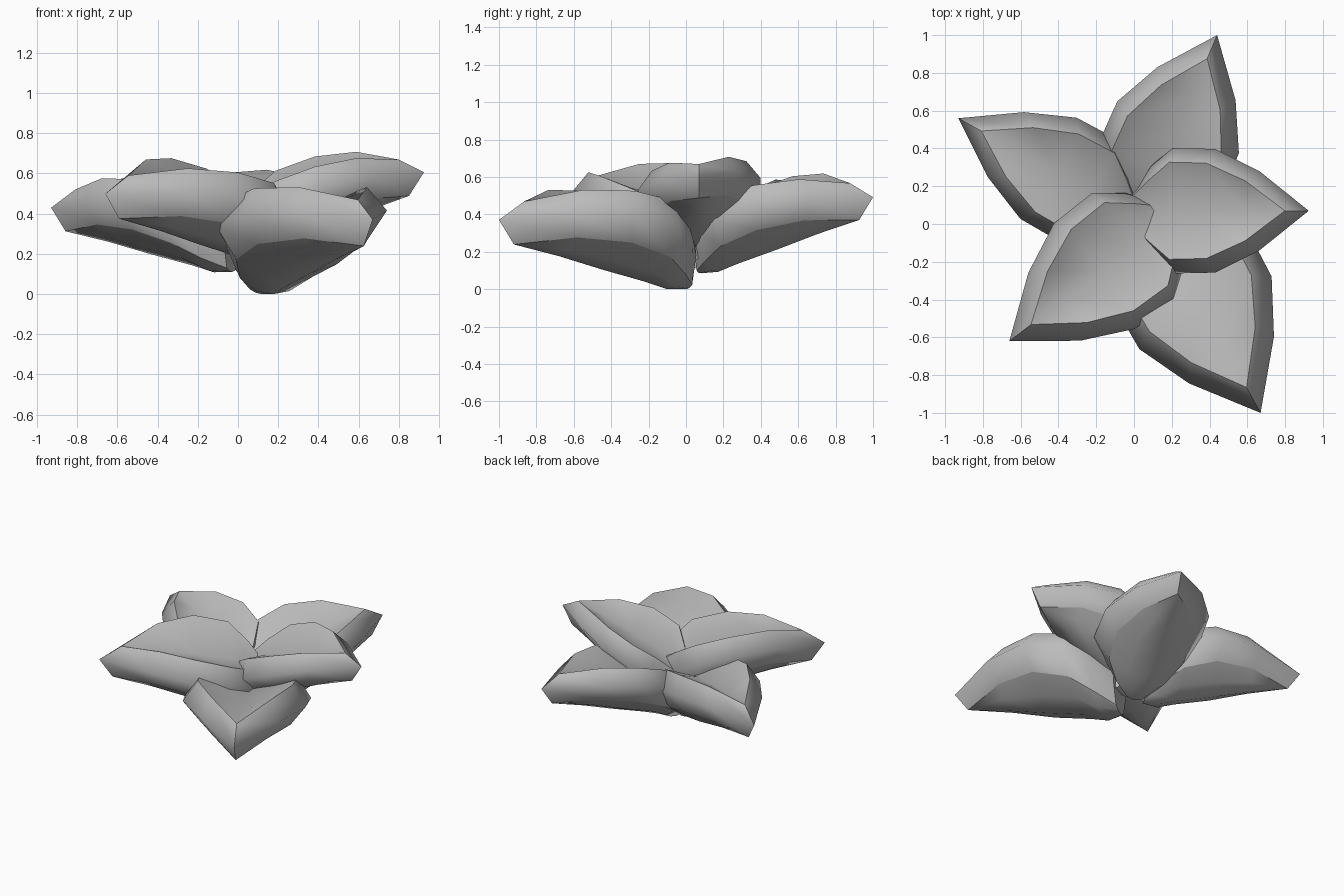
import bpy, bmesh
from mathutils import Vector

cube = bpy.data.objects.get("Cube")
if cube:
    bpy.data.objects.remove(cube, do_unlink=True)

# One flat petal colour
grey = bpy.data.materials.new("soft_grey")
grey.use_nodes = True
colour = (0.5, 0.5, 0.5, 1)
grey.diffuse_color = colour
bsdf = next(n for n in grey.node_tree.nodes if n.type == 'BSDF_PRINCIPLED')
bsdf.inputs["Base Color"].default_value = colour

# Contours for a petal of unit length, from base to tip: (along, half width, height)
KEEL = [(0, 0, 0), (.1, 0, -.023), (.22, 0, -.015), (.45, 0, -.01), (.68, 0, 0), (.92, 0, 0)]
FLOOR = [(0, .03, .005), (.1, .08, -.01), (.22, .13, .025), (.44, .13, .03), (.68, .08, .03), (.92, 0, 0)]
LOWER = [(0, .06, .02), (.09, .16, .05), (.22, .25, .10), (.43, .26, .12), (.67, .16, .09), (.92, 0, 0)]
RIM = [(0, .10, .16), (.1, .25, .215), (.23, .355, .245), (.47, .35, .245), (.72, .225, .20), (1, 0, .097)]
UPPER = [(0, .08, .25), (.09, .17, .315), (.21, .275, .365), (.42, .27, .365), (.64, .17, .32), (.865, 0, .214)]
HOLLOW = [(0, 0, .245), (.09, 0, .26), (.21, 0, .27), (.42, 0, .255), (.64, 0, .235), (.865, 0, .214)]
SECTION = [(LOWER, 1), (RIM, 1), (UPPER, 1), (HOLLOW, 1), (UPPER, -1),
           (RIM, -1), (LOWER, -1), (FLOOR, -1), (KEEL, 1), (FLOOR, 1)]
CREASES = (0, 2, 4, 6)


def petal(name, base, tip, lift, slope, roll, width=1.0):
    """Thick cupped petal; lift, slope and roll set its height across the plan."""
    start, axis = Vector(base), Vector(tip) - Vector(base)
    length = axis.length
    side = Vector((-axis.y, axis.x)) / length
    bm = bmesh.new()
    rows = []
    for i in range(len(KEEL)):
        row = []
        for contour, sign in SECTION:
            u, w, h = contour[i]
            across = sign * w * width * length
            p = start + axis * u + side * across
            row.append(bm.verts.new((p.x, p.y, lift + slope * u + h * length + roll * across)))
        rows.append(row)
    n = len(SECTION)
    for a, b in zip(rows, rows[1:]):
        for k in range(n):
            j = (k + 1) % n
            face = bm.faces.new((a[k], a[j], b[j], b[k]))
            face.smooth = True
        for k in CREASES:
            bm.edges.get((a[k], b[k])).smooth = False
    bm.faces.new(rows[0][::-1])
    # Sharp ridge down the tip
    for k in (0, 1, 4, 5):
        bm.edges.get((rows[-1][k], rows[-1][k + 1])).smooth = False
    bmesh.ops.remove_doubles(bm, verts=bm.verts[:], dist=0.0005)
    bmesh.ops.recalc_face_normals(bm, faces=bm.faces[:])
    mesh = bpy.data.meshes.new(name)
    bm.to_mesh(mesh)
    bm.free()
    mesh.materials.append(grey)
    obj = bpy.data.objects.new(name, mesh)
    bpy.context.collection.objects.link(obj)


# Five overlapping petals
petal("left_petal", (-.01, .07), (.925, .07), .175, .34, .10)
petal("back_petal", (.05, .08), (.44, 1.0), .085, .31, .09)
petal("right_petal", (-.03, .06), (-.93, .56), .11, .22, -.03, .85)
petal("front_right_petal", (.19, .03), (-.66, -.62), .145, .25, -.13, .94)
petal("front_left_petal", (.12, .0), (.67, -1.0), .0, .26, .0)
